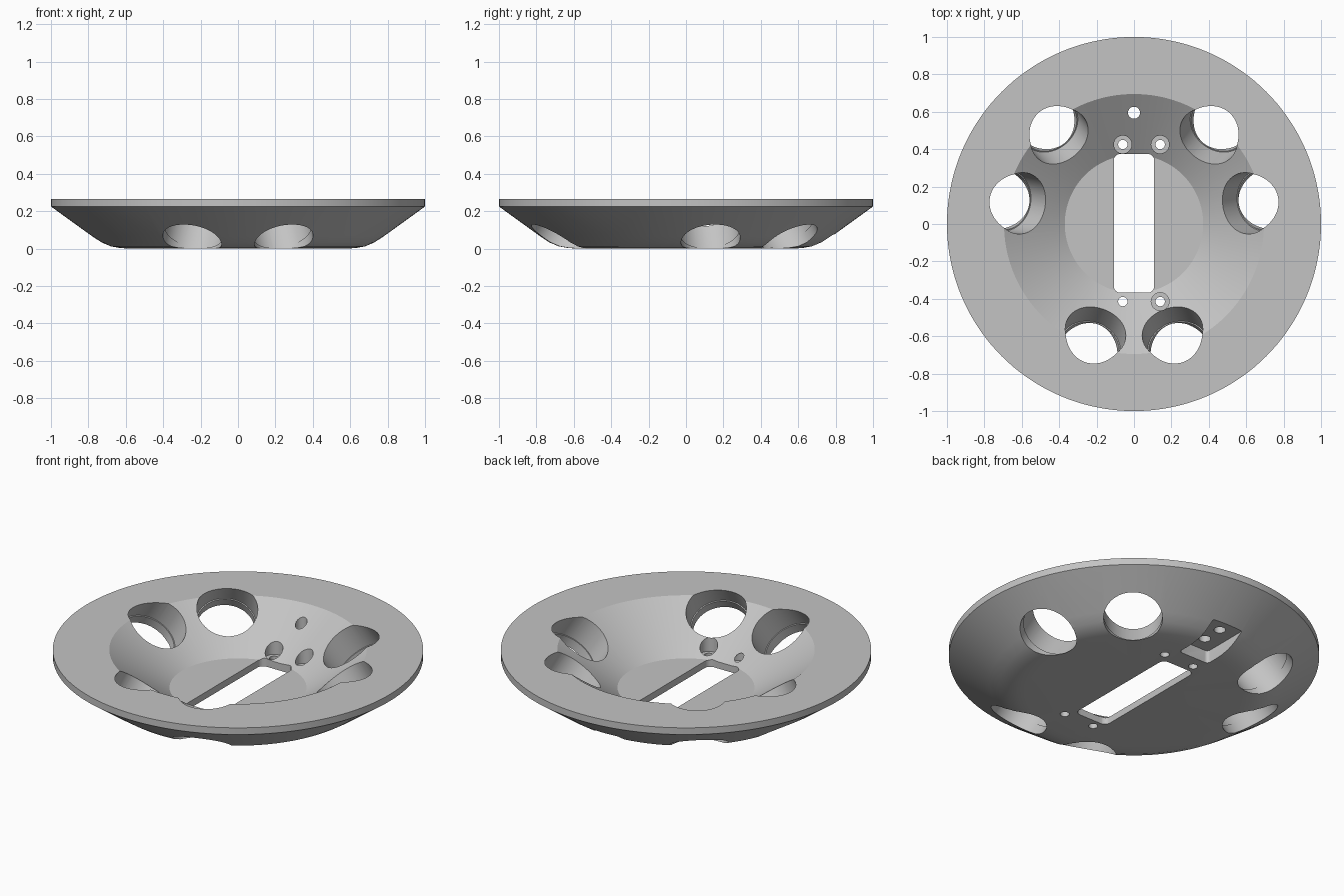
import bpy, bmesh, math
from mathutils import Matrix, Vector

cube = bpy.data.objects.get("Cube")
if cube:
    bpy.data.objects.remove(cube, do_unlink=True)

grey = bpy.data.materials.new("light_grey")
grey.use_nodes = True
colour = (0.55, 0.55, 0.55, 1)
grey.diffuse_color = colour
grey.node_tree.nodes["Principled BSDF"].inputs["Base Color"].default_value = colour


def make_object(name, bm):
    bmesh.ops.recalc_face_normals(bm, faces=bm.faces)
    mesh = bpy.data.meshes.new(name)
    bm.to_mesh(mesh)
    bm.free()
    mesh.materials.append(grey)
    obj = bpy.data.objects.new(name, mesh)
    bpy.context.collection.objects.link(obj)
    return obj


def lathe(name, profile, steps=144):
    bm = bmesh.new()
    verts = [bm.verts.new((r, 0, z)) for r, z in profile]
    edges = [bm.edges.new(pair) for pair in zip(verts, verts[1:])]
    bmesh.ops.spin(bm, geom=verts + edges, axis=(0, 0, 1), cent=(0, 0, 0),
                   angle=math.tau, steps=steps, use_duplicate=False)
    bmesh.ops.remove_doubles(bm, verts=bm.verts, dist=1e-4)
    return make_object(name, bm)


def cylinder(bm, start, end, radius, sides=48):
    start, end = Vector(start), Vector(end)
    axis = end - start
    turn = axis.to_track_quat('Z', 'Y').to_matrix().to_4x4()
    bmesh.ops.create_cone(bm, cap_ends=True, segments=sides, radius1=radius,
                          radius2=radius, depth=axis.length,
                          matrix=Matrix.Translation((start + end) / 2) @ turn)


def rounded_box(bm, x0, x1, y0, y1, z0, z1, radius):
    corners = [(x1 - radius, y1 - radius), (x0 + radius, y1 - radius),
               (x0 + radius, y0 + radius), (x1 - radius, y0 + radius)]
    outline = []
    for i, (cx, cy) in enumerate(corners):
        for k in range(7):
            a = math.radians(90 * i + 15 * k)
            outline.append(bm.verts.new((cx + radius * math.cos(a),
                                         cy + radius * math.sin(a), z0)))
    face = bm.faces.new(outline)
    top = bmesh.ops.extrude_face_region(bm, geom=[face])["geom"]
    bmesh.ops.translate(bm, vec=(0, 0, z1 - z0),
                        verts=[v for v in top if isinstance(v, bmesh.types.BMVert)])


def cut(target, bm):
    cutter = make_object("cutter", bm)
    cutter.hide_render = True
    mod = target.modifiers.new("cut", 'BOOLEAN')
    mod.operation = 'DIFFERENCE'
    mod.solver = 'EXACT'
    mod.object = cutter
    bpy.ops.object.select_all(action='DESELECT')
    bpy.context.view_layer.objects.active = target
    target.select_set(True)
    bpy.ops.object.modifier_apply(modifier=mod.name)
    bpy.data.objects.remove(cutter, do_unlink=True)


# Dish body
dish = lathe("dish_body", [
    (0, 0), (0.58, 0), (0.63, 0.003), (0.68, 0.012), (0.73, 0.033), (0.78, 0.066),
    (1, 0.225), (1, 0.265), (0.695, 0.265), (0.37, 0.04), (0, 0.04)])

# Three pairs of large tilted holes, each with a slim lip at the outer end
slope = math.radians(33.4)
for middle in (-90, 30, 150):
    for offset in (-19.6, 19.6):
        a = math.radians(middle + offset)

        def on_axis(t):
            r = 0.635 * math.cos(slope) - t * math.sin(slope)
            z = 0.635 * math.sin(slope) + t * math.cos(slope)
            return (r * math.cos(a), r * math.sin(a), z)

        for start, end, radius in ((-0.31, 0.2, 0.165), (-0.8, -0.2, 0.159)):
            bm = bmesh.new()
            cylinder(bm, on_axis(start), on_axis(end), radius, 64)
            cut(dish, bm)

# Central slot
bm = bmesh.new()
rounded_box(bm, -0.108, 0.108, -0.367, 0.375, -0.2, 0.5, 0.035)
cut(dish, bm)

# Recess under the back wall
bm = bmesh.new()
rounded_box(bm, -0.1, 0.1, 0.5, 1.2, -0.2, 0.075, 0.02)
cut(dish, bm)

# Counterbored screw holes beside the slot ends
for x in (-0.06, 0.14):
    for y in (-0.415, 0.425):
        for bottom, radius in ((0.036, 0.048), (-0.2, 0.025)):
            bm = bmesh.new()
            cylinder(bm, (x, y, bottom), (x, y, 0.5), radius, 32)
            cut(dish, bm)

# Two plain holes through the back wall
for y in (0.595, 0.72):
    bm = bmesh.new()
    cylinder(bm, (0, y, -0.2), (0, y, 0.5), 0.032, 32)
    cut(dish, bm)

bpy.ops.object.shade_smooth_by_angle(angle=math.radians(25))
